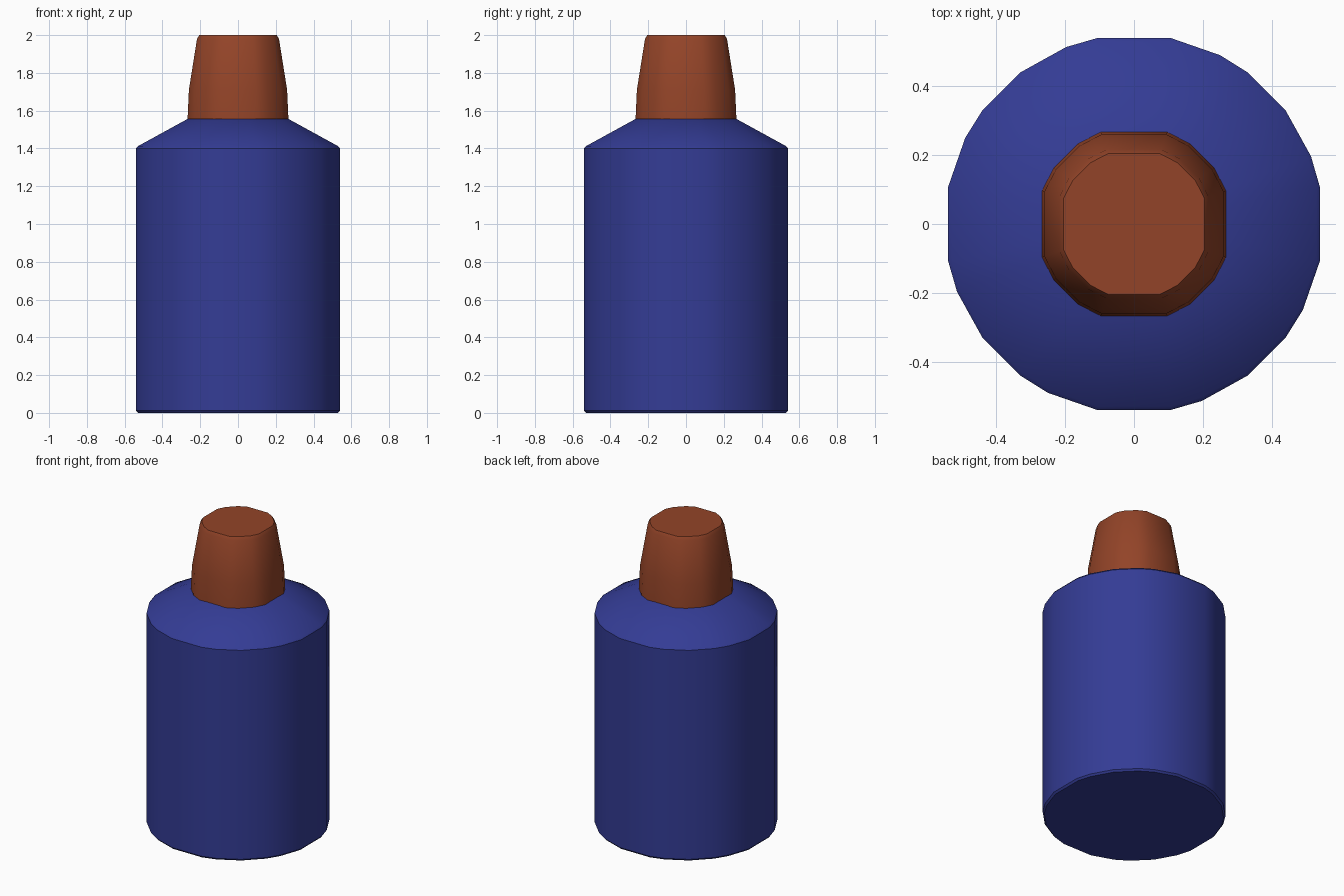
import bpy
import bmesh
from math import radians, cos, sin

cube = bpy.data.objects.get("Cube")
if cube:
    bpy.data.objects.remove(cube)


def material(name, rgb):
    mat = bpy.data.materials.new(name)
    mat.use_nodes = True
    colour = (*rgb, 1)
    mat.diffuse_color = colour
    mat.node_tree.nodes["Principled BSDF"].inputs["Base Color"].default_value = colour
    return mat


def faceted_turning(name, profile, angles, mat):
    """Sweep (half width, height) pairs around z; angles repeat each quarter turn."""
    turns = [radians(a + 90 * q) for q in range(4) for a in angles]
    to_radius = 1 / cos(radians(angles[0]))
    bm = bmesh.new()
    rings = [[bm.verts.new((w * to_radius * cos(t), w * to_radius * sin(t), z))
              for t in turns] for w, z in profile]
    count = len(turns)
    for low, high in zip(rings, rings[1:]):
        for i in range(count):
            j = (i + 1) % count
            bm.faces.new((low[i], low[j], high[j], high[i]))
    bm.faces.new(rings[0][::-1])
    bm.faces.new(rings[-1])
    mesh = bpy.data.meshes.new(name)
    bm.to_mesh(mesh)
    bm.free()
    mesh.materials.append(mat)
    obj = bpy.data.objects.new(name, mesh)
    bpy.context.collection.objects.link(obj)
    bpy.ops.object.select_all(action="DESELECT")
    obj.select_set(True)
    bpy.context.view_layer.objects.active = obj
    bpy.ops.object.shade_smooth_by_angle(angle=radians(32))
    return obj


blue = material("bottle blue", (0.034, 0.045, 0.30))
brown = material("cap brown", (0.29, 0.057, 0.021))

# Bottle with softened rims and a sloping shoulder
faceted_turning("bottle_body",
                [(0.53, 0), (0.54, 0.012), (0.54, 1.4), (0.53, 1.412), (0.26, 1.56)],
                (11.3, 21, 37, 53, 63, 78.7), blue)

# Tapered cap with a short straight skirt
faceted_turning("cap",
                [(0.267, 1.555), (0.26, 1.71), (0.217, 1.98), (0.205, 2)],
                (20, 35, 55, 70), brown)
